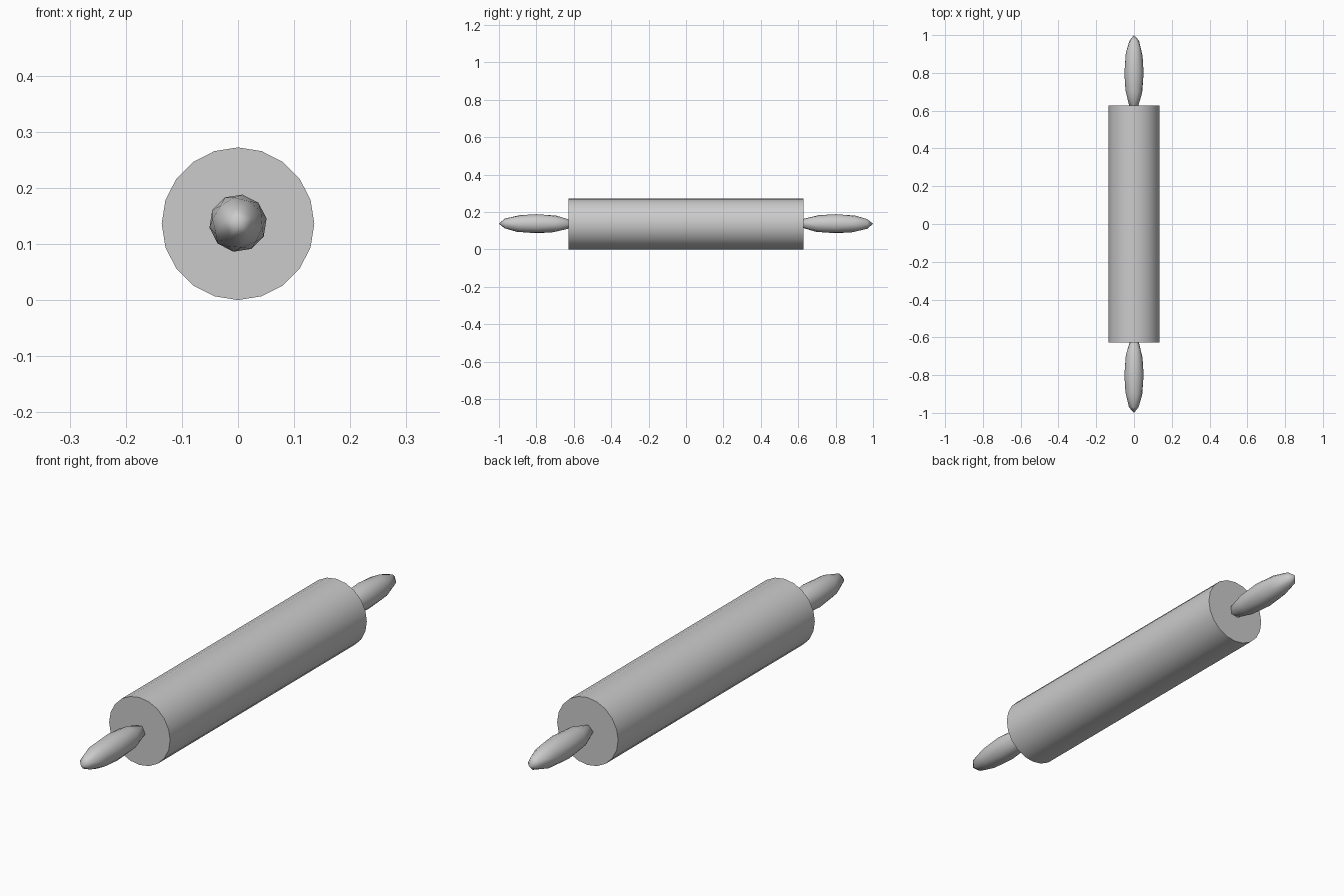
import bpy
from math import radians
from mathutils import Matrix

cube = bpy.data.objects.get("Cube")
if cube:
    bpy.data.objects.remove(cube, do_unlink=True)

AXIS_Z = 0.136

# Single plain grey for every part
grey = bpy.data.materials.new("plain_grey")
grey.use_nodes = True
colour = (0.6, 0.6, 0.6, 1)
grey.diffuse_color = colour
grey.node_tree.nodes["Principled BSDF"].inputs["Base Color"].default_value = colour


def finish(name, angle):
    """Name the active object, colour it and smooth it below the given angle."""
    obj = bpy.context.object
    obj.name = name
    obj.data.materials.append(grey)
    bpy.ops.object.shade_smooth_by_angle(angle=radians(angle))
    return obj


# Roller: a twenty-sided barrel lying along y
bpy.ops.mesh.primitive_cylinder_add(
    vertices=20, radius=AXIS_Z, depth=1.254,
    location=(0, 0, AXIS_Z), rotation=(radians(90), 0, 0))
finish("roller", 30)

# Handles: stretched faceted balls, partly sunk into the barrel ends
for name, y in (("front_handle", -0.8), ("back_handle", 0.8)):
    bpy.ops.mesh.primitive_ico_sphere_add(
        subdivisions=2, radius=1, location=(0, y, AXIS_Z + 0.001))
    handle = finish(name, 60)
    turn = Matrix.Rotation(radians(90), 4, 'X') @ Matrix.Rotation(radians(27), 4, 'Z')
    handle.data.transform(Matrix.Diagonal((0.0515, 0.2, 0.0515, 1)) @ turn)
